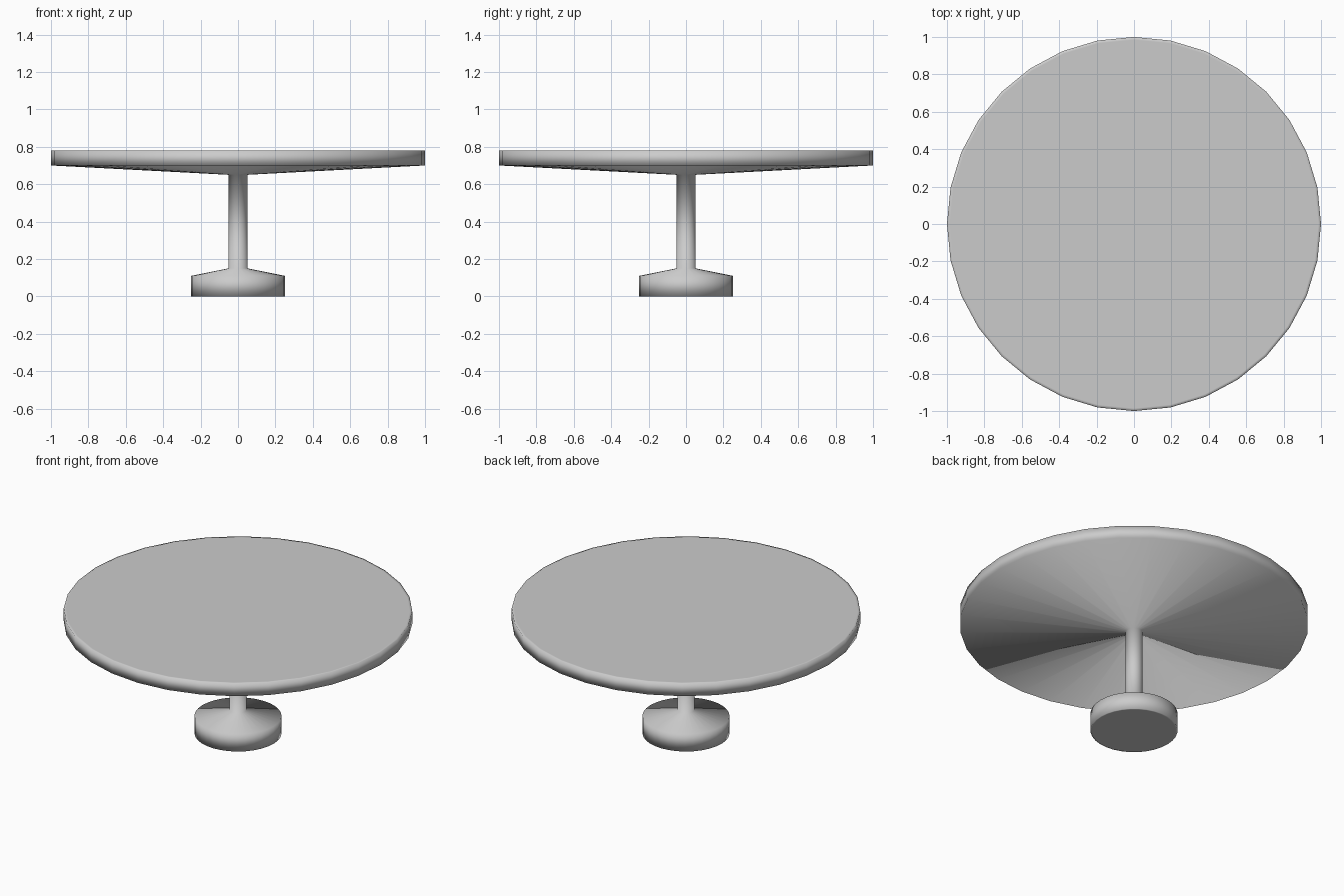
import bpy, bmesh
from math import cos, sin, pi

if "Cube" in bpy.data.objects:
    bpy.data.objects.remove(bpy.data.objects["Cube"])

SIDES = 32


def lathe(name, profile):
    """Revolve a (radius, z) profile around z and cap both ends."""
    bm = bmesh.new()
    rings = [[bm.verts.new((r * cos(2 * pi * i / SIDES), r * sin(2 * pi * i / SIDES), z))
              for i in range(SIDES)] for r, z in profile]
    for low, high in zip(rings, rings[1:]):
        for i in range(SIDES):
            j = (i + 1) % SIDES
            bm.faces.new((low[i], low[j], high[j], high[i]))
    bm.faces.new(rings[0][::-1])
    bm.faces.new(rings[-1])
    for f in bm.faces:
        f.smooth = True
    mesh = bpy.data.meshes.new(name)
    bm.to_mesh(mesh)
    bm.free()
    obj = bpy.data.objects.new(name, mesh)
    bpy.context.collection.objects.link(obj)
    return obj


# One continuous turned body: foot, post and round top, shaded smooth across the joints
lathe("pedestal_table", [
    (0.24, 0.0), (0.25, 0.0), (0.25, 0.11),   # foot
    (0.05, 0.15), (0.05, 0.65),               # post
    (1.0, 0.70), (1.0, 0.78), (0.985, 0.78),  # tabletop, with a tight loop at the rim
])
